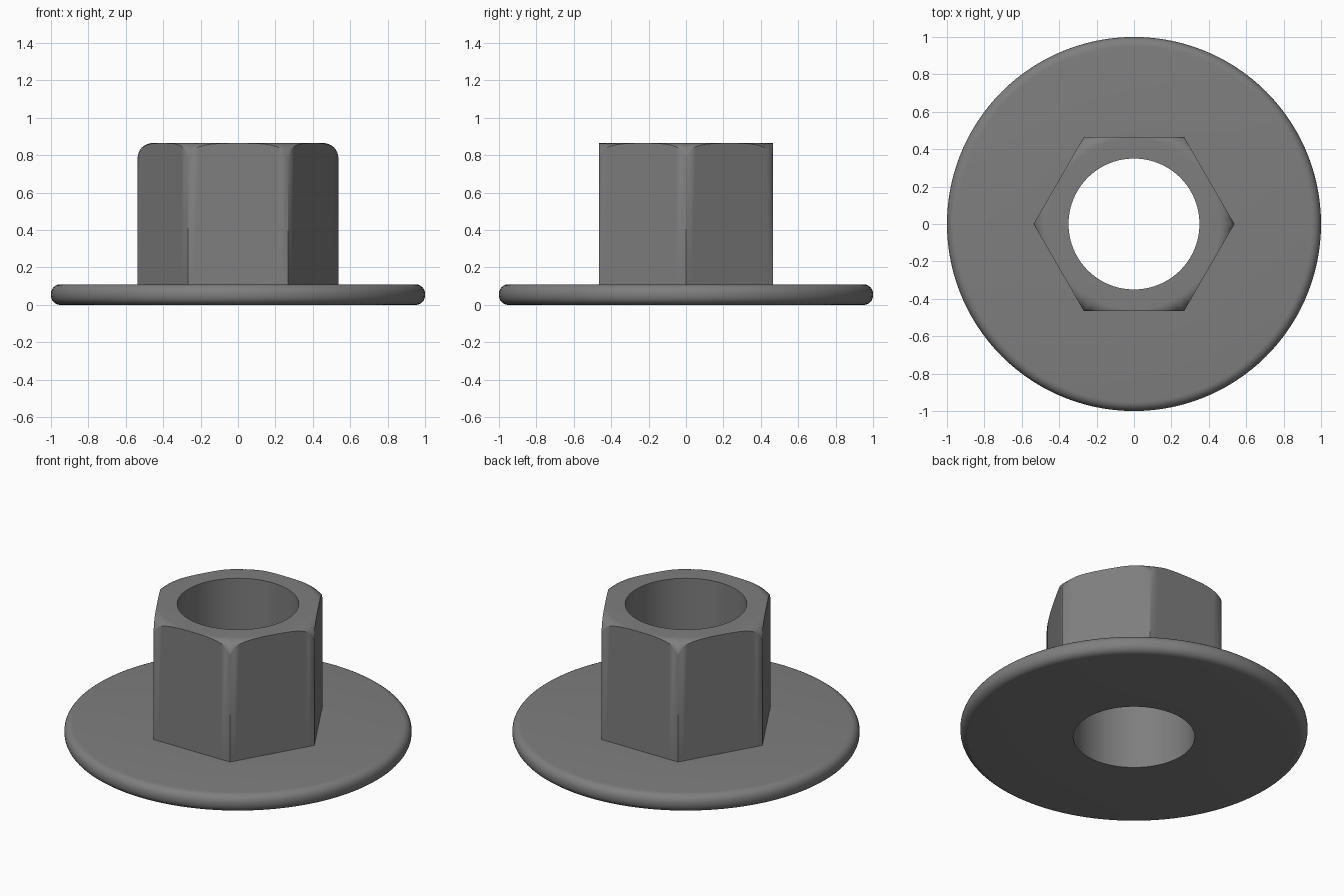
import bpy, bmesh
from math import cos, sin, acos, pi, radians

if "Cube" in bpy.data.objects:
    bpy.data.objects.remove(bpy.data.objects["Cube"])

SEGMENTS = 120
BORE = 0.35
FLANGE_TOP = 0.11
TOP = 0.865
APOTHEM = 0.465
FILLET = 0.08
CROWN = APOTHEM * 2 / 3 ** 0.5 - FILLET   # radius where the rounded top begins

steel = bpy.data.materials.new("dark_steel")
steel.use_nodes = True
steel.diffuse_color = (0.21, 0.21, 0.21, 1)
steel.node_tree.nodes["Principled BSDF"].inputs["Base Color"].default_value = (0.21, 0.21, 0.21, 1)


def sweep(name, profile, closed):
    """Turn a profile(angle) -> [(radius, z)] around the vertical axis."""
    bm = bmesh.new()
    columns = []
    for i in range(SEGMENTS):
        a = 2 * pi * i / SEGMENTS
        columns.append([bm.verts.new((r * cos(a), r * sin(a), z)) for r, z in profile(a)])
    count = len(columns[0])
    for i in range(SEGMENTS):
        here, there = columns[i], columns[(i + 1) % SEGMENTS]
        for j in range(count if closed else count - 1):
            k = (j + 1) % count
            bm.faces.new((here[j], there[j], there[k], here[k]))
    bmesh.ops.recalc_face_normals(bm, faces=bm.faces)
    mesh = bpy.data.meshes.new(name)
    bm.to_mesh(mesh)
    bm.free()
    mesh.materials.append(steel)
    obj = bpy.data.objects.new(name, mesh)
    bpy.context.collection.objects.link(obj)
    bpy.ops.object.select_all(action="DESELECT")
    obj.select_set(True)
    bpy.context.view_layer.objects.active = obj
    bpy.ops.object.shade_smooth_by_angle(angle=radians(30))
    return obj


# Washer flange with a rounded rim
def flange_profile(angle):
    r = 0.05
    rim = []
    for centre_z, start in ((r, -pi / 2), (FLANGE_TOP - r, 0)):
        for s in range(7):
            t = start + s * pi / 12
            rim.append((1 - r + r * cos(t), centre_z + r * sin(t)))
    return [(BORE, 0)] + rim + [(BORE, FLANGE_TOP)]


# Hexagonal body whose corners are turned down to a rounded crown
def hex_profile(angle):
    from_flat = (angle % (pi / 3)) - pi / 6
    wall = APOTHEM / cos(from_flat)
    start = acos(min(1, (wall - CROWN) / FILLET))
    points = [(wall, FLANGE_TOP)]
    for s in range(9):
        t = start + (pi / 2 - start) * s / 8
        points.append((CROWN + FILLET * cos(t), TOP - FILLET + FILLET * sin(t)))
    return points + [(BORE, TOP), (BORE, FLANGE_TOP)]


sweep("flange", flange_profile, True)
sweep("hex_body", hex_profile, False)
